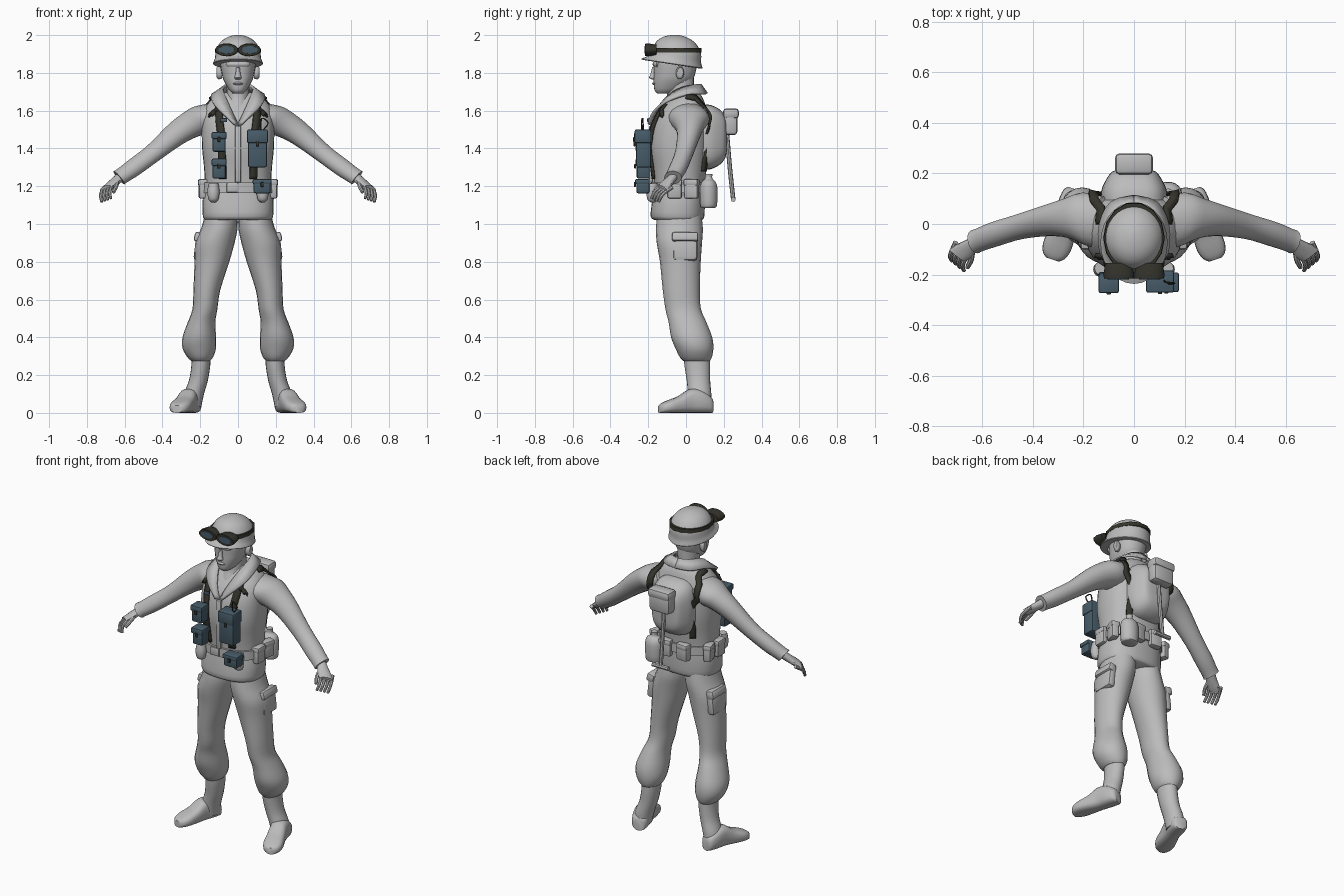
import bpy, bmesh, math
from mathutils import Vector, Matrix
from mathutils.bvhtree import BVHTree


def material(name, rgb):
    m = bpy.data.materials.new(name)
    m.diffuse_color = (*rgb, 1)
    return m


GREY = material("pale_grey", (0.5, 0.5, 0.5))
BLUE = material("slate_blue", (0.065, 0.11, 0.145))
DARK = material("dark_olive", (0.035, 0.034, 0.025))


def finish(name, bm, mat, mirror=False, solid=0):
    bmesh.ops.recalc_face_normals(bm, faces=bm.faces)
    me = bpy.data.meshes.new(name)
    bm.to_mesh(me)
    me.materials.append(mat)
    ob = bpy.data.objects.new(name, me)
    bpy.context.collection.objects.link(ob)
    bpy.ops.object.select_all(action='DESELECT')
    ob.select_set(True)
    bpy.context.view_layer.objects.active = ob
    bpy.ops.object.shade_smooth_by_angle(angle=math.radians(42))
    if solid:
        mod = ob.modifiers.new("thickness", 'SOLIDIFY')
        mod.thickness, mod.offset = solid, 0
    if mirror:
        ob.modifiers.new("mirror", 'MIRROR')
    return ob


def smooth_path(rows, sub):
    """Catmull-Rom interpolation of rows of numbers."""
    rows = [Vector(r) for r in rows]
    out = []
    for i in range(len(rows) - 1):
        a, b, c, d = rows[max(i - 1, 0)], rows[i], rows[i + 1], rows[min(i + 2, len(rows) - 1)]
        for k in range(sub):
            t = k / sub
            out.append(b + (c - a) * (t / 2) + (a * 2 - b * 5 + c * 4 - d) * (t * t / 2)
                       + (b * 3 - a - c * 3 + d) * (t ** 3 / 2))
    return out + [rows[-1]]


def loft(name, rings, mat=GREY, u=(1, 0, 0), v=(0, 1, 0), n=20, e=2.0, sub=3, mirror=False):
    """Skin over rings (x, y, z, radius along u, radius along v)."""
    bm = bmesh.new()
    u, v, loops = Vector(u), Vector(v), []
    for r in smooth_path(rings, sub):
        loop = []
        for k in range(n):
            c, s = math.cos(2 * math.pi * k / n), math.sin(2 * math.pi * k / n)
            pu = math.copysign(abs(c) ** (2 / e), c) * r[3]
            pv = math.copysign(abs(s) ** (2 / e), s) * r[4]
            loop.append(bm.verts.new(Vector(r[:3]) + u * pu + v * pv))
        loops.append(loop)
    for a, b in zip(loops, loops[1:]):
        for k in range(n):
            bm.faces.new((a[k], a[(k + 1) % n], b[(k + 1) % n], b[k]))
    bm.faces.new(loops[0])
    bm.faces.new(loops[-1])
    finish(name, bm, mat, mirror)
    return bm


def box(name, loc, size, mat=GREY, bevel=0.01, rot=(0, 0, 0), mirror=False):
    bm = bmesh.new()
    bmesh.ops.create_cube(bm, size=1)
    bmesh.ops.scale(bm, vec=size, verts=bm.verts)
    bmesh.ops.bevel(bm, geom=bm.edges[:], offset=bevel, segments=2, profile=0.5, affect='EDGES')
    m = Matrix.Translation(loc)
    for angle, axis in zip(rot, 'XYZ'):
        m = m @ Matrix.Rotation(angle, 4, axis)
    bm.transform(m)
    finish(name, bm, mat, mirror)


def tube(name, pts, r, mat=GREY, n=8, mirror=False, taper=1.0):
    """Round rod along a few points."""
    bm = bmesh.new()
    path, loops = smooth_path(pts, 3), []
    for i, p in enumerate(path):
        t = path[min(i + 1, len(path) - 1)] - path[max(i - 1, 0)]
        q = t.to_track_quat('Z', 'Y')
        rr = r * (1 + (taper - 1) * i / (len(path) - 1))
        loops.append([bm.verts.new(p + q @ Vector((rr * math.cos(k * 2 * math.pi / n), rr * math.sin(k * 2 * math.pi / n), 0)))
                      for k in range(n)])
    for a, b in zip(loops, loops[1:]):
        for k in range(n):
            bm.faces.new((a[k], a[(k + 1) % n], b[(k + 1) % n], b[k]))
    bm.faces.new(loops[0])
    bm.faces.new(loops[-1])
    finish(name, bm, mat, mirror)


# Jacket body and sleeves
torso = loft("jacket", [
    (0, -.04, 1.02, .172, .125), (0, -.045, 1.04, .186, .142), (0, -.04, 1.12, .188, .14),
    (0, -.035, 1.2, .176, .135), (0, -.035, 1.3, .18, .145), (0, -.035, 1.4, .19, .158),
    (0, -.03, 1.5, .192, .153), (0, -.02, 1.57, .188, .138), (0, -.01, 1.62, .172, .115),
    (0, 0, 1.665, .135, .09), (0, .005, 1.695, .085, .065)], n=32, e=2.4)
arm = loft("sleeve", [
    (.10, .01, 1.585, .10, .07), (.18, .015, 1.555, .112, .085), (.25, .02, 1.525, .085, .075),
    (.33, .015, 1.475, .064, .064), (.45, -.01, 1.375, .05, .05), (.55, -.04, 1.3, .049, .048),
    (.61, -.062, 1.258, .046, .044), (.63, -.07, 1.245, .047, .045)],
    u=(.2, .98, 0), v=(.62, 0, .78), mirror=True)

# Surface the straps lie on
skin = [BVHTree.FromBMesh(b) for b in (torso, arm)]


def strap(name, pts, width):
    bm = bmesh.new()
    path, rows = [], []
    for p in smooth_path(pts, 4):
        hit = min((s.find_nearest(p) for s in skin), key=lambda h: h[3])
        path.append((hit[0] + hit[1] * .009, hit[1]))
    for i, (p, nrm) in enumerate(path):
        t = path[min(i + 1, len(path) - 1)][0] - path[max(i - 1, 0)][0]
        side = nrm.cross(t).normalized() * width / 2
        rows.append((bm.verts.new(p - side), bm.verts.new(p + side)))
    for a, b in zip(rows, rows[1:]):
        bm.faces.new((a[0], a[1], b[1], b[0]))
    finish(name, bm, DARK, True, .012)


strap("front_strap", [(.115, -.16, 1.68), (.12, -.22, 1.58), (.105, -.24, 1.45), (.1, -.24, 1.34), (.1, -.24, 1.23)], .04)
strap("strap_branch", [(.12, -.18, 1.65), (.15, -.18, 1.63), (.175, -.17, 1.59)], .025)
strap("back_strap", [(.165, 0, 1.72), (.165, .1, 1.69), (.152, .18, 1.58), (.14, .19, 1.45), (.145, .18, 1.35), (.15, .17, 1.27)], .036)

# Open collar with lapels
inner = [(0, -.178, 1.52), (.035, -.155, 1.6), (.068, -.09, 1.68), (.078, -.02, 1.72), (.055, .05, 1.735), (0, .075, 1.738)]
outer = [(.02, -.2, 1.53), (.085, -.172, 1.59), (.135, -.11, 1.645), (.135, 0, 1.685), (.09, .085, 1.69), (0, .11, 1.69)]
bm = bmesh.new()
rows = [(bm.verts.new(a), bm.verts.new(b)) for a, b in zip(smooth_path(inner, 3), smooth_path(outer, 3))]
for a, b in zip(rows, rows[1:]):
    bm.faces.new((a[0], a[1], b[1], b[0]))
finish("collar", bm, GREY, True, .014)
box("jacket_placket", (0, -.185, 1.37), (.03, .02, .3), bevel=.004)

# Hands
loft("palm", [(.615, -.065, 1.255, .03, .026), (.645, -.085, 1.23, .032, .024), (.675, -.108, 1.205, .042, .02),
              (.7, -.125, 1.187, .04, .016)], u=(.75, .6, -.28), v=(.4, 0, .9), n=12, mirror=True)
for i in range(4):
    b = Vector((.667 + .016 * i, -.132 + .013 * i, 1.2 - .006 * i))
    tube(f"finger_{i + 1}", [b + Vector((-.01, .02, .012)), b + Vector((.012, -.03, -.025)), b + Vector((.006, -.052, -.066))],
         .011, mirror=True, taper=.7)
tube("thumb", [(.642, -.095, 1.225), (.645, -.14, 1.2), (.66, -.172, 1.168)], .014, mirror=True, taper=.65)

# Trousers and boots
loft("trouser_leg", [
    (.088, -.035, 1.06, .085, .115), (.098, -.035, .98, .096, .124), (.122, -.035, .9, .104, .12),
    (.138, -.03, .8, .092, .108), (.165, -.025, .65, .071, .098), (.175, -.015, .55, .066, .094),
    (.193, .008, .48, .073, .1), (.205, .03, .4, .089, .109), (.205, .045, .34, .088, .1),
    (.2, .052, .295, .068, .085), (.198, .056, .275, .05, .07)], mirror=True)
box("thigh_pocket", (.203, -.005, .88), (.05, .13, .15), bevel=.018, rot=(0, -.12, 0), mirror=True)
box("thigh_pocket_flap", (.207, -.005, .93), (.05, .138, .05), bevel=.012, rot=(0, -.25, 0), mirror=True)
loft("boot_shaft", [(.195, .056, .32, .05, .07), (.197, .06, .25, .05, .068), (.21, .066, .17, .05, .062),
                    (.233, .072, .1, .053, .062), (.243, .075, .03, .048, .058)], mirror=True)
loft("boot_foot", [
    (.23, .137, .035, .03, .035), (.236, .122, .045, .045, .045), (.25, .075, .06, .052, .06),
    (.266, .02, .063, .05, .063), (.285, -.035, .045, .054, .045), (.305, -.09, .034, .057, .034),
    (.318, -.125, .026, .045, .026), (.323, -.141, .02, .025, .02)],
    u=(.95, .32, 0), v=(0, 0, 1), e=2.8, mirror=True)

# Neck and head
loft("neck", [(0, -.075, 1.54, .04, .07), (0, -.05, 1.62, .06, .075), (0, -.03, 1.68, .06, .07), (0, -.03, 1.78, .063, .072)])
loft("head", [
    (0, -.115, 1.69, .025, .035), (0, -.1, 1.705, .043, .065), (0, -.085, 1.73, .06, .085),
    (0, -.068, 1.765, .078, .103), (0, -.06, 1.8, .087, .11), (0, -.055, 1.86, .095, .115), (0, -.055, 1.91, .085, .1)], n=24, e=2.2)
loft("nose", [(0, -.172, 1.765, .012, .008), (0, -.178, 1.775, .019, .019), (0, -.174, 1.79, .014, .016),
              (0, -.168, 1.83, .009, .012)], n=10)
loft("lips", [(0, -.167, 1.735, .012, .005), (0, -.167, 1.743, .026, .012), (0, -.167, 1.752, .012, .006)], n=12)
loft("brow", [(0, -.155, 1.83, .055, .014), (0, -.155, 1.845, .065, .022), (0, -.155, 1.86, .06, .015)], n=16)
loft("ear", [(.085, -.035, 1.8, .018, .03), (.103, -.032, 1.8, .022, .034), (.113, -.03, 1.803, .016, .026)],
     u=(0, 1, 0), v=(0, 0, 1), n=12, mirror=True)

# Helmet, strap band and goggles
loft("helmet", [
    (0, -.072, 1.845, .122, .15), (0, -.075, 1.85, .133, .162), (0, -.057, 1.875, .123, .137),
    (0, -.047, 1.92, .116, .127), (0, -.044, 1.955, .098, .108), (0, -.04, 1.98, .07, .078),
    (0, -.036, 1.995, .034, .038), (0, -.035, 2.0, .004, .004)], v=(0, 1, -.15), n=28)
loft("goggle_band", [(0, -.055, 1.908, .122, .142), (0, -.055, 1.932, .12, .14)], DARK, n=14, sub=1)
loft("goggle_rim", [(.06, -.155, 1.922, .054, .027), (.06, -.2, 1.922, .061, .034), (.06, -.216, 1.922, .059, .032)],
     DARK, v=(0, 0, 1), n=20, sub=1, mirror=True)
loft("goggle_lens", [(.062, -.21, 1.923, .044, .021), (.062, -.219, 1.923, .042, .02)], BLUE, v=(0, 0, 1), n=20, sub=1, mirror=True)

# Belt with grey pouches
loft("belt", [(0, -.037, 1.165, .19, .147), (0, -.037, 1.22, .187, .147)], n=32, e=2.4, sub=1)
for i, (x, y, a) in enumerate([(.185, -.06, 1.57), (.18, .03, 1.3), (.06, .11, .1)]):
    box(f"belt_pouch_{i + 1}", (x, y, 1.185), (.075, .045, .1), rot=(0, 0, a), mirror=True)
    box(f"belt_pouch_flap_{i + 1}", (x, y, 1.22), (.08, .052, .035), rot=(0, 0, a), mirror=True)
box("belt_buckle", (-.03, -.184, 1.192), (.06, .014, .05), bevel=.004)
loft("front_holder", [(.13, -.175, 1.115, .012, .012), (.13, -.18, 1.13, .026, .025), (.13, -.18, 1.17, .032, .03),
                      (.13, -.175, 1.215, .026, .027)], n=14, mirror=True)
loft("canteen", [(.135, .118, 1.085, .04, .033), (.135, .12, 1.1, .052, .045), (.135, .12, 1.19, .055, .047),
                 (.135, .12, 1.225, .045, .035), (.135, .12, 1.24, .02, .02), (.135, .12, 1.265, .02, .02)], n=18)


# Blue chest pouches with flaps and clasps
def pouch(name, x, y, z, w, d, h):
    box(name, (x, y, z), (w, d, h), BLUE)
    box(name + "_flap", (x, y - .003, z + h * .32), (w + .01, d + .008, h * .36), BLUE, .008)
    box(name + "_clasp", (x, y - d / 2 - .008, z + h * .12), (.016, .01, .025), DARK, .003)


pouch("upper_pouch", -.1, -.232, 1.435, .07, .07, .105)
pouch("lower_pouch", -.1, -.226, 1.293, .07, .07, .105)
pouch("radio_pouch", .103, -.225, 1.4, .1, .08, .2)
pouch("belt_box", .128, -.228, 1.2, .09, .07, .075)
box("strap_label", (-.075, -.2, 1.55), (.035, .012, .02), BLUE, .004)
tube("radio_wire", [(.12, -.225, 1.49), (.125, -.23, 1.56), (.16, -.235, 1.535), (.135, -.235, 1.5)], .004, DARK, 6)

# Backpack, top pouch and digging tool
loft("backpack", [(0, .07, 1.46, .13, .175), (0, .13, 1.46, .13, .17), (0, .18, 1.46, .108, .145),
                  (0, .208, 1.46, .085, .11), (0, .216, 1.46, .05, .07)], v=(0, 0, 1), n=28, e=3.2)
box("pack_pouch", (0, .235, 1.535), (.14, .075, .13), bevel=.02)
box("pack_pouch_flap", (0, .238, 1.585), (.15, .084, .055), bevel=.018)
tube("tool_handle", [(0, .215, 1.5), (0, .232, 1.3), (0, .25, 1.13)], .012)
tube("tool_grip", [(-.055, .25, 1.13), (0, .25, 1.13), (.055, .25, 1.13)], .013)
